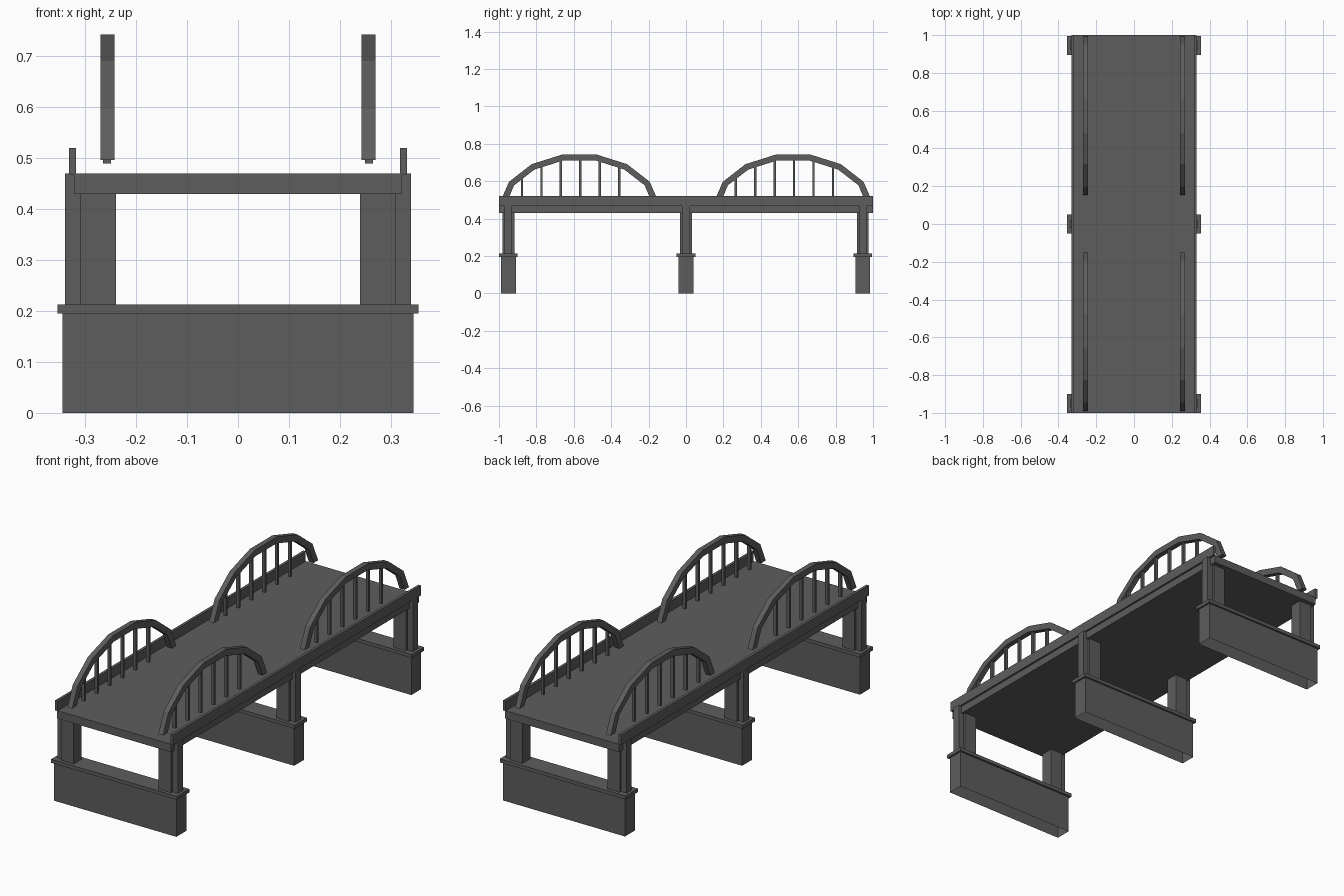
import bpy, bmesh

if "Cube" in bpy.data.objects:
    bpy.data.objects.remove(bpy.data.objects["Cube"], do_unlink=True)

concrete = bpy.data.materials.new("dark grey concrete")
concrete.use_nodes = True
GREY = (0.11, 0.11, 0.11, 1)
concrete.diffuse_color = GREY
concrete.node_tree.nodes["Principled BSDF"].inputs["Base Color"].default_value = GREY


def add_box(bm, x, y, z, open_bottom=False):
    """Add a box from three (low, high) ranges."""
    verts = bmesh.ops.create_cube(bm, size=1)["verts"]
    for v in verts:
        for i, (low, high) in enumerate((x, y, z)):
            v.co[i] = low if v.co[i] < 0 else high
    if open_bottom:
        bottom = [v for v in verts if v.co.z == z[0]]
        face = next(f for f in bottom[0].link_faces if all(v in bottom for v in f.verts))
        bmesh.ops.delete(bm, geom=[face], context="FACES_ONLY")


def finish(bm, name):
    mesh = bpy.data.meshes.new(name)
    bm.to_mesh(mesh)
    bm.free()
    mesh.materials.append(concrete)
    obj = bpy.data.objects.new(name, mesh)
    bpy.context.collection.objects.link(obj)
    return obj


def box(name, x, y, z, open_bottom=False):
    bm = bmesh.new()
    add_box(bm, x, y, z, open_bottom)
    return finish(bm, name)


def span(side, low, high):
    return tuple(sorted((side * low, side * high)))


def around(centre, half):
    return (centre - half, centre + half)


# Road deck
box("road_deck", (-0.31, 0.31), (-1, 1), (0.43, 0.47))

# Side girders and kerb railings
for side, label in ((-1, "right"), (1, "left")):
    box(f"{label}_girder", span(side, 0.31, 0.322), (-1, 1), (0.43, 0.47))
    box(f"{label}_railing", span(side, 0.318, 0.332), (-1, 1), (0.468, 0.52))

# Three piers, each with a wall base, a cap and two stepped columns
for y, place in ((-0.95, "front"), (0, "middle"), (0.945, "back")):
    box(f"{place}_pier_base", (-0.345, 0.345), around(y, 0.04), (0, 0.195), True)
    box(f"{place}_pier_cap", (-0.355, 0.355), around(y, 0.05), (0.195, 0.213))
    for side, label in ((-1, "right"), (1, "left")):
        box(f"{place}_{label}_column", span(side, 0.24, 0.31), around(y, 0.032), (0.213, 0.432))
        box(f"{place}_{label}_pilaster", span(side, 0.31, 0.34), around(y, 0.021), (0.213, 0.47))

# Half profile of the faceted arch, from foot to crown
OUTER = [(0.42, 0.497), (0.376, 0.597), (0.255, 0.691), (0.09, 0.743)]
INNER = [(0.383, 0.497), (0.349, 0.578), (0.24, 0.662), (0.085, 0.711)]


def mirrored(half):
    return [(-y, z) for y, z in half] + half[::-1]


def arch(name, x, y_mid):
    bm = bmesh.new()
    outer, inner = mirrored(OUTER), mirrored(INNER)
    rings = []
    for o, i in zip(outer, inner):
        corners = [(x[0], o), (x[1], o), (x[1], i), (x[0], i)]
        rings.append([bm.verts.new((cx, y_mid + p[0], p[1])) for cx, p in corners])
    for a, b in zip(rings, rings[1:]):
        for k in range(4):
            n = (k + 1) % 4
            bm.faces.new((a[k], a[n], b[n], b[k]))
    bm.faces.new(rings[0])
    bm.faces.new(rings[-1])
    bmesh.ops.recalc_face_normals(bm, faces=bm.faces)
    return finish(bm, name)


def arch_underside(y):
    """Height inside the arch band at a distance from its middle."""
    points = [(0, 0.727)] + [((o[0] + i[0]) / 2, (o[1] + i[1]) / 2)
                             for o, i in zip(OUTER[::-1], INNER[::-1])]
    for (y0, z0), (y1, z1) in zip(points, points[1:]):
        if y0 <= abs(y) <= y1:
            return z0 + (z1 - z0) * (abs(y) - y0) / (y1 - y0)


# Four arches with vertical hangers
for y_mid, place in ((-0.57, "front"), (0.573, "back")):
    for side, label in ((-1, "right"), (1, "left")):
        arch(f"{place}_{label}_arch", span(side, 0.243, 0.27), y_mid)
        bm = bmesh.new()
        for k in range(6):
            y = -0.307 + 0.104 * k
            add_box(bm, span(side, 0.249, 0.265), around(y_mid + y, 0.006),
                    (0.49, arch_underside(y)))
        finish(bm, f"{place}_{label}_hangers")
